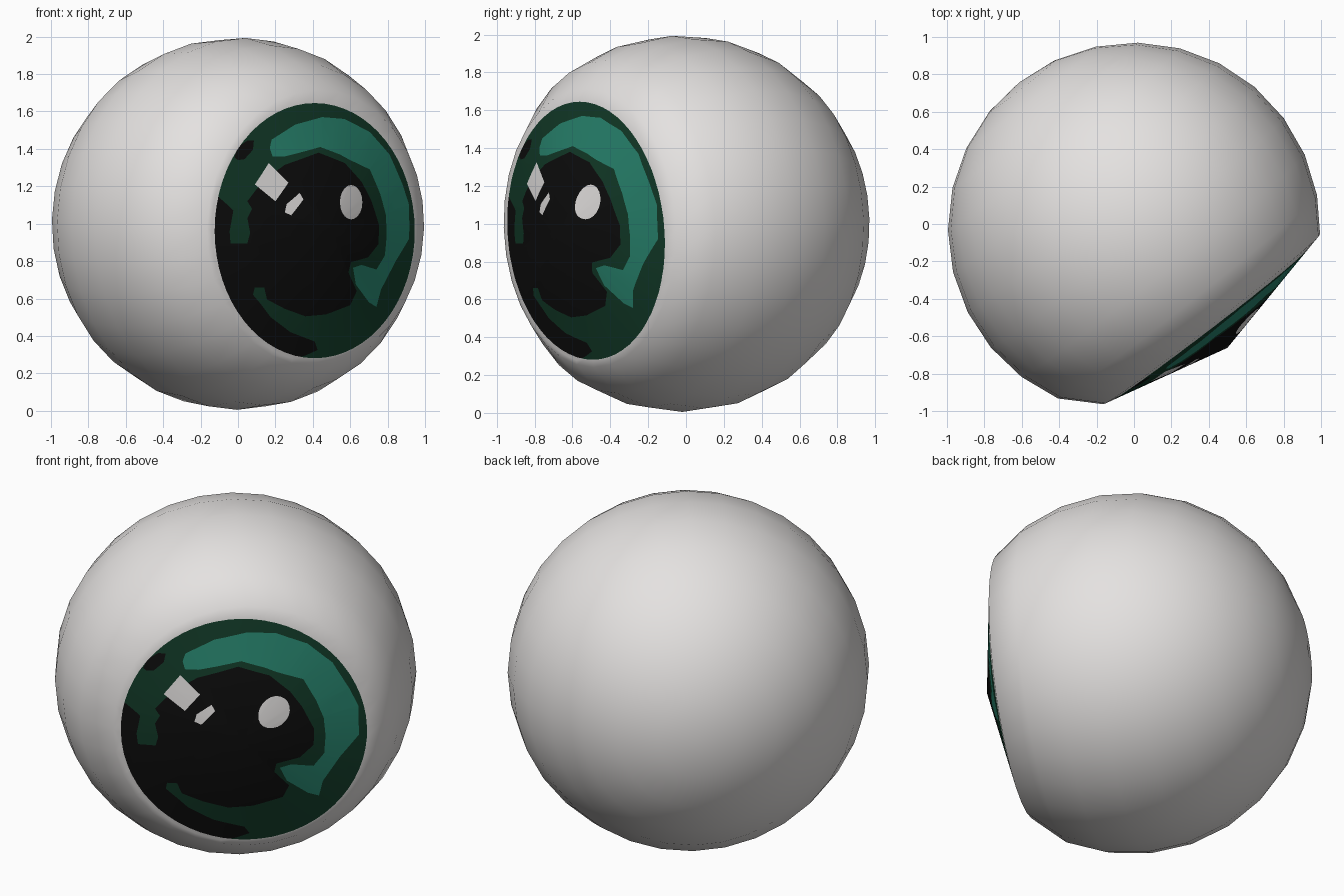
import bpy, bmesh, math
from mathutils import Vector
from mathutils.geometry import delaunay_2d_cdt

if "Cube" in bpy.data.objects:
    bpy.data.objects.remove(bpy.data.objects["Cube"])

N = 32                       # sides around the gaze axis
RIM_R, RIM_D, TIP_D = 0.737, 0.637, 0.81
BALL_R = 0.995
CENTRE = Vector((0, -0.025, 1.0))
UP = Vector((0, 0, 1))
gaze = Vector((0.617, -0.787, -0.035)).normalized()
side = UP.cross(gaze).normalized()
up = gaze.cross(side)


def material(name, rgb):
    m = bpy.data.materials.new(name)
    m.diffuse_color = (*rgb, 1)
    m.use_nodes = True
    m.node_tree.nodes["Principled BSDF"].inputs["Base Color"].default_value = m.diffuse_color
    return m


def place(u, v):
    """Point of the shallow faceted cone that carries the iris."""
    step = 2 * math.pi / N
    a = math.atan2(v, u)
    local = (a % step) - step / 2
    s = math.hypot(u, v) * math.cos(local) / (RIM_R * math.cos(step / 2))
    return CENTRE + gaze * (TIP_D - (TIP_D - RIM_D) * s) + side * (u + 0.028 * s) + up * v


def from_front(x, z):
    """Cone coordinates of a point given in the front view."""
    u = v = 0.0
    for _ in range(40):
        p = place(u, v)
        u += (x - p.x) / 0.8
        v += z - p.z
    return Vector((u, v))


def ellipse(cx, cz, rx, rz, start=0, end=360, n=64):
    return [(cx + rx * math.cos(math.radians(start + (end - start) * i / n)),
             cz + rz * math.sin(math.radians(start + (end - start) * i / n))) for i in range(n)]


def hundredths(*c):
    return [(c[i] / 100, c[i + 1] / 100) for i in range(0, len(c), 2)]


def inside(p, poly):
    hit = False
    for a, b in zip(poly, poly[1:] + poly[:1]):
        if (a.y > p.y) != (b.y > p.y) and p.x < a.x + (p.y - a.y) * (b.x - a.x) / (b.y - a.y):
            hit = not hit
    return hit


# Painted outlines in front view, later ones on top: (material index, outline)
IRIS = (0.41, 0.963, 0.535, 0.682)
iris = ellipse(*IRIS)
pupil = ellipse(0.41, 0.963, 0.55, 0.70, 164, 262, 24) + hundredths(
    36, 29.5, 42.5, 32.5, 41, 37, 28, 42, 17.5, 50, 13, 56, 8, 62, 9, 66, 14, 66, 15.5, 59.5,
    25, 54.5, 36, 50.5, 47, 51.5, 60, 56.5, 63.5, 64, 59, 74, 60.5, 79.5, 69.5, 82,
    75, 89, 75.5, 99, 71, 113, 66, 122.5, 57, 132.5, 43, 138, 25, 131.5, 16, 125,
    9.5, 118, 5, 112, 7.5, 108, 5, 103, 6.5, 95, 5, 89.5, -4, 89.5, -4.5, 96, -2.5, 107, -5.5, 110)
spot = hundredths(-2, 135.5, 0, 141, 5, 144.5, 8.5, 144.5, 8, 139.5, 3.5, 134.5, 0, 134)
arc = hundredths(
    17, 140.5, 18, 145, 30.5, 153, 45, 157, 57, 156, 70.5, 149, 81, 137, 88, 121, 91.5, 110,
    91.5, 92, 84, 79.5, 76.5, 65, 74, 55.5, 70, 58, 63, 67.5, 61.5, 76.5, 66, 78, 74, 75.5,
    78.5, 83, 79.5, 94, 79, 105, 76, 116, 70.5, 129, 60, 134, 54.5, 137, 44, 141, 33, 138,
    25, 136, 18.5, 136)
glint_square = hundredths(16.5, 132.5, 27, 122, 20, 112, 9, 121)
glint_slit = hundredths(33, 116.5, 35, 113, 28.5, 104.5, 25, 106, 26, 110.5)
glint_round = ellipse(0.605, 1.115, 0.06, 0.092, n=20)
paint = [(1, iris), (2, pupil), (2, spot), (3, arc),
         (0, glint_square), (0, glint_slit), (0, glint_round)]
paint = [(m, [from_front(*p) for p in poly]) for m, poly in paint]

# Lay tip, rim, spokes and outlines flat, then cut them into one triangulation
rim = [Vector((RIM_R * math.cos(2 * math.pi * i / N), RIM_R * math.sin(2 * math.pi * i / N)))
       for i in range(N)]
pts = [Vector((0, 0))] + rim
edges = [(0, i + 1) for i in range(N)] + [(i + 1, (i + 1) % N + 1) for i in range(N)]
for _, poly in paint:
    base, n = len(pts), len(poly)
    pts += poly
    edges += [(base + i, base + (i + 1) % n) for i in range(n)]
flat, _, tris = delaunay_2d_cdt(pts, edges, [], 0, 1e-5)[:3]

# Iris cone
bm = bmesh.new()
verts = [bm.verts.new(place(*p)) for p in flat]
for t in tris:
    c = sum((flat[i] for i in t), Vector((0, 0))) / 3
    f = bm.faces.new([verts[i] for i in t])
    if inside(c, paint[0][1]):
        for m, poly in paint:
            if inside(c, poly):
                f.material_index = m

# Ball behind the rim
start = math.atan2(RIM_R, RIM_D)
STEPS = 10
rings = [[bm.verts.new(place(*p)) for p in rim]]
for k in range(1, STEPS):
    t = start + (math.pi - start) * k / STEPS
    rings.append([bm.verts.new(CENTRE + BALL_R * (gaze * math.cos(t) + math.sin(t) * (
        side * math.cos(2 * math.pi * i / N) + up * math.sin(2 * math.pi * i / N))))
        for i in range(N)])
pole = bm.verts.new(CENTRE - gaze * BALL_R)
for i in range(N):
    j = (i + 1) % N
    for a, b in zip(rings, rings[1:]):
        bm.faces.new((a[i], b[i], b[j], a[j]))
    bm.faces.new((rings[-1][i], pole, rings[-1][j]))
bmesh.ops.remove_doubles(bm, verts=bm.verts, dist=1e-4)
bmesh.ops.recalc_face_normals(bm, faces=bm.faces)
for f in bm.faces:
    f.smooth = True

mesh = bpy.data.meshes.new("eyeball")
bm.to_mesh(mesh)
bm.free()
for name, rgb in (("eye white", (0.78, 0.76, 0.75)), ("dark green", (0.006, 0.042, 0.021)),
                  ("pupil black", (0.004, 0.004, 0.004)), ("teal", (0.021, 0.23, 0.155))):
    mesh.materials.append(material(name, rgb))
bpy.context.collection.objects.link(bpy.data.objects.new("eyeball", mesh))
